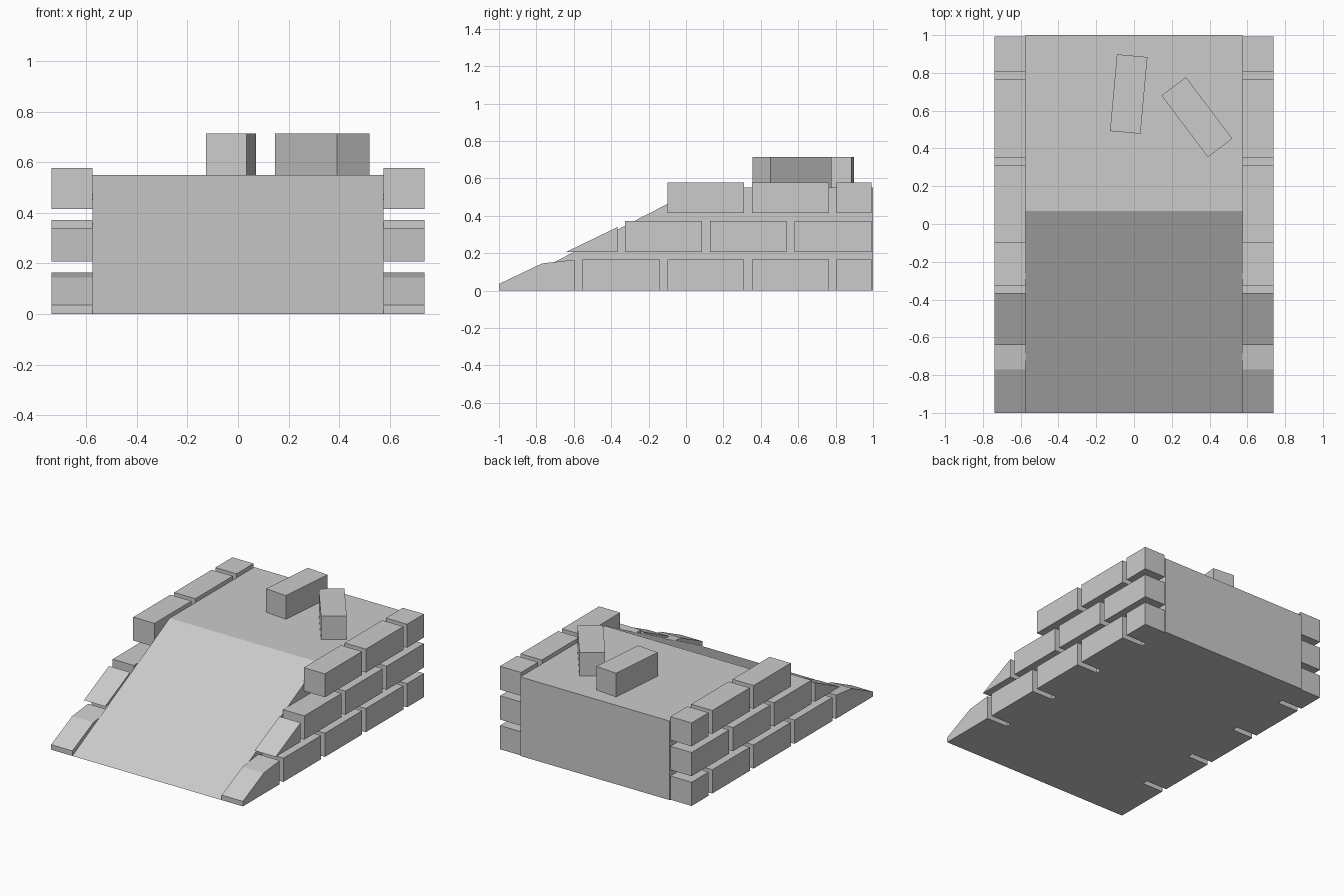
import bpy, bmesh, math

if "Cube" in bpy.data.objects:
    bpy.data.objects.remove(bpy.data.objects["Cube"])


def prism(name, profile, x0, x1, mirror=False):
    """Extrude a (y, z) profile from x0 to x1, optionally mirrored across x = 0."""
    bm = bmesh.new()
    face = bm.faces.new([bm.verts.new((x0, y, z)) for y, z in profile])
    ext = bmesh.ops.extrude_face_region(bm, geom=[face])
    moved = [g for g in ext["geom"] if isinstance(g, bmesh.types.BMVert)]
    bmesh.ops.translate(bm, verts=moved, vec=(x1 - x0, 0, 0))
    bmesh.ops.recalc_face_normals(bm, faces=bm.faces[:])
    mesh = bpy.data.meshes.new(name)
    bm.to_mesh(mesh)
    bm.free()
    obj = bpy.data.objects.new(name, mesh)
    bpy.context.collection.objects.link(obj)
    if mirror:
        obj.modifiers.new("Mirror", 'MIRROR').use_mirror_merge = False
    return obj


INNER, OUTER = 0.575, 0.738

# Sloped core: ramp rising to a flat platform
prism("ramp_core", [(-1, 0), (0.07, 0.55), (1, 0.55), (1, 0)], -INNER, INNER)

# Side wall courses: (bottom, top, brick spans along y)
courses = [
    (0.0, 0.165, [(-0.555, -0.14), (-0.098, 0.31), (0.352, 0.765), (0.805, 0.992)]),
    (0.207, 0.372, [(-0.325, 0.085), (0.127, 0.537), (0.58, 0.992)]),
    (0.415, 0.578, [(-0.098, 0.31), (0.352, 0.765), (0.805, 0.992)]),
]
for row, (z0, z1, spans) in enumerate(courses, 1):
    for n, (y0, y1) in enumerate(spans, 1):
        prism(f"wall_brick_row{row}_{n}",
              [(y0, z0), (y0, z1), (y1, z1), (y1, z0)], INNER, OUTER, True)

# Cut bricks following the slope
prism("toe_brick", [(-1, 0), (-1, 0.035), (-0.77, 0.145), (-0.595, 0.165), (-0.595, 0)],
      INNER, OUTER, True)
prism("wedge_brick", [(-0.64, 0.207), (-0.365, 0.34), (-0.365, 0.207)],
      INNER, OUTER, True)

# Loose bricks lying on the platform
for n, (x, y, angle) in enumerate([(-0.028, 0.688, -5.2), (0.333, 0.566, 37)], 1):
    brick = prism(f"loose_brick_{n}",
                  [(-0.204, 0), (-0.204, 0.165), (0.204, 0.165), (0.204, 0)],
                  -0.081, 0.081)
    brick.location = (x, y, 0.549)
    brick.rotation_euler.z = math.radians(angle)
